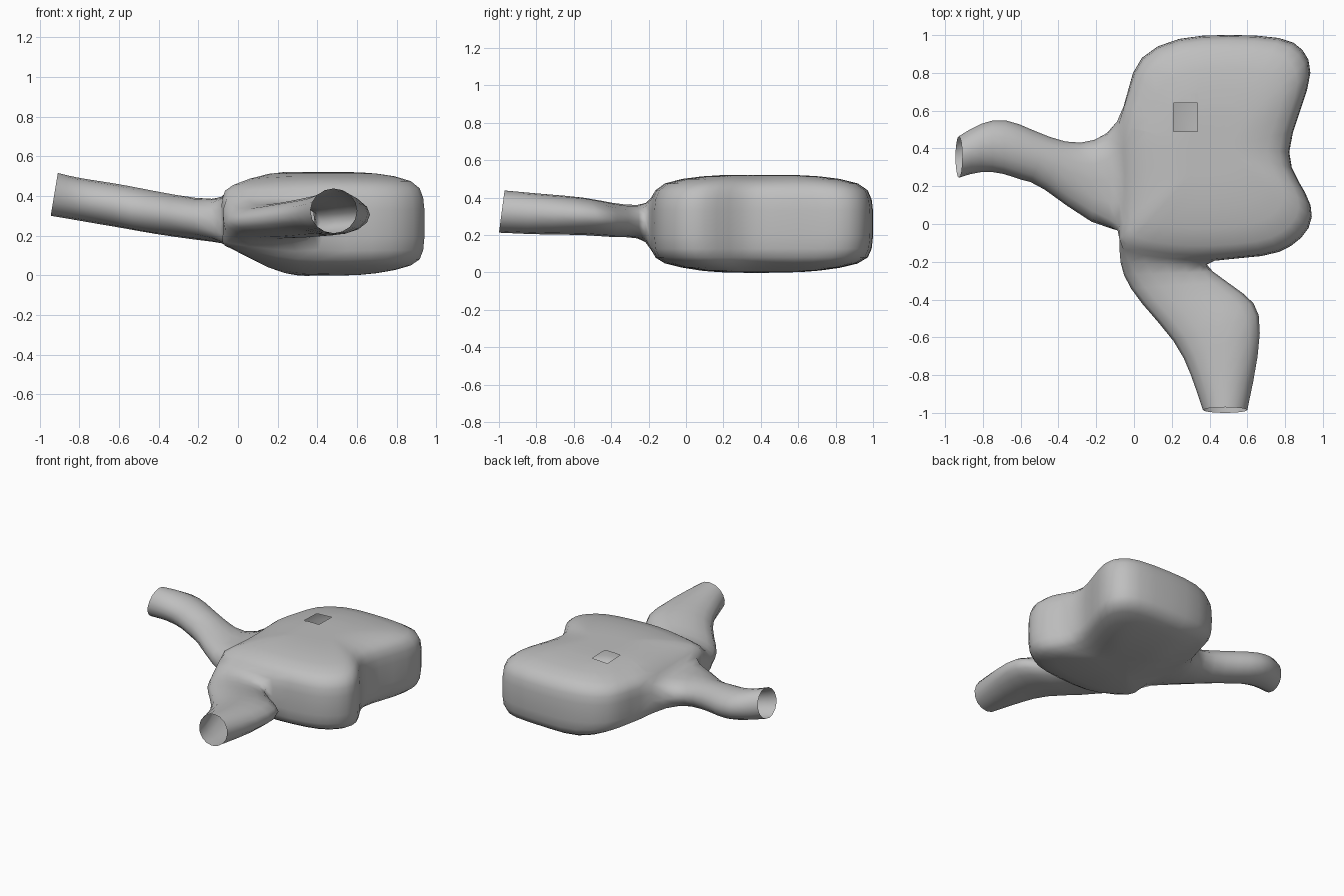
import bpy, bmesh, math
from mathutils import Vector

cube = bpy.data.objects.get("Cube")
if cube:
    bpy.data.objects.remove(cube)

# Plan outline of the body, counter-clockwise from the back of the side tube
OUTLINE = [(-.09, .53), (-.08, .25), (-.085, -.02), (-.07, -.14), (.18, -.19),
           (.41, -.195), (.68, -.17), (.83, -.115), (.925, -.02), (.935, .1),
           (.87, .23), (.82, .38), (.88, .6), (.935, .8), (.89, .92),
           (.77, .985), (.5, 1), (.24, .98), (.04, .88), (-.03, .71)]
CENTRE = Vector((.43, .4))
# Height and plan scale of each body ring, and its pinch towards the side tube
LEVELS = [(0, .25, 0), (.01, .52, .3), (.05, .87, .3), (.125, .985, .12), (.265, 1, 0),
          (.39, .985, 0), (.475, .87, -.08), (.513, .52, 0), (.52, .25, 0)]
MID = 4

# Tube sections: the two side edges in plan, mid height, half height
SIDE_TUBE = [((-.21, .45), (-.22, .0), .285, .107),
             ((-.36, .435), (-.48, .19), .317, .108),
             ((-.53, .495), (-.59, .23), .343, .109),
             ((-.68, .55), (-.69, .265), .364, .109),
             ((-.81, .53), (-.81, .275), .385, .108),
             ((-.927, .465), (-.927, .245), .408, .108)]
FRONT_TUBE = [((-.055, -.27), (.42, -.25), .272, .09),
              ((.04, -.42), (.58, -.37), .28, .092),
              ((.21, -.62), (.66, -.48), .3, .1),
              ((.3, -.8), (.655, -.7), .31, .108),
              ((.365, -.985), (.6, -.985), .325, .113)]


def bridge(bm, lower, upper):
    n = len(lower)
    for i in range(n):
        j = (i + 1) % n
        bm.faces.new((lower[i], lower[j], upper[j], upper[i]))


def body_ring(bm, z, scale, pinch):
    ring = []
    for point in OUTLINE:
        p = CENTRE + (Vector(point) - CENTRE) * scale
        ring.append(bm.verts.new((p.x, p.y, z + pinch * max(0, .25 - p.x))))
    return ring


def add_tube(bm, rings, col, sections, lean):
    """Open a two by two patch in the body wall and sweep a tube out of it."""
    lo, mid, hi = rings[MID - 1:MID + 2]
    a, b, c = col, col + 1, col + 2
    mouth = [mid[c], hi[c], hi[b], hi[a], mid[a], lo[a], lo[b], lo[c]]
    hub = mid[b]
    bmesh.ops.delete(bm, geom=list(hub.link_faces), context='FACES_ONLY')
    bm.verts.remove(hub)
    for k, (left, right, z, half) in enumerate(sections):
        left, right = Vector(left), Vector(right)
        tilt = Vector(lean) if k == len(sections) - 1 else Vector((0, 0))
        ring = []
        for i in range(8):
            t = i * math.pi / 4
            p = (left + right) / 2 + (right - left) / 2 * math.cos(t) + tilt * math.sin(t)
            ring.append(bm.verts.new((p.x, p.y, z + half * math.sin(t))))
        bridge(bm, mouth, ring)
        mouth = ring


# Body shell with both tubes as one continuous surface
bm = bmesh.new()
rings = [body_ring(bm, *level) for level in LEVELS]
for lower, upper in zip(rings, rings[1:]):
    bridge(bm, lower, upper)
for ring, z in ((rings[0], 0), (rings[-1], .52)):
    pole = bm.verts.new((CENTRE.x, CENTRE.y, z))
    for i, v in enumerate(ring):
        bm.faces.new((v, ring[(i + 1) % len(ring)], pole))
add_tube(bm, rings, 0, SIDE_TUBE, (.018, 0))
add_tube(bm, rings, 3, FRONT_TUBE, (0, .015))
bmesh.ops.recalc_face_normals(bm, faces=bm.faces)
mesh = bpy.data.meshes.new("duct_body")
bm.to_mesh(mesh)
bm.free()
body = bpy.data.objects.new("duct_body", mesh)
bpy.context.collection.objects.link(body)

# Smooth the cage, pushing it out so the surface keeps the drawn sections
subsurf = body.modifiers.new("smooth", 'SUBSURF')
subsurf.levels = subsurf.render_levels = 1
targets = [v.co.copy() for v in mesh.vertices]
for _ in range(3):
    smooth = body.evaluated_get(bpy.context.evaluated_depsgraph_get())
    limit = [smooth.data.vertices[i].co.copy() for i in range(len(targets))]
    for v, goal, now in zip(mesh.vertices, targets, limit):
        v.co += (goal - now) * .8
    mesh.update()
    body.update_tag()
    bpy.context.view_layer.update()
bpy.context.view_layer.objects.active = body
body.select_set(True)
bpy.ops.object.modifier_apply(modifier=subsurf.name)

# Square port cut through the top
X0, X1, Y0, Y1 = .21, .335, .49, .64
bm = bmesh.new()
bm.from_mesh(body.data)


def port_faces(margin):
    return [f for f in bm.faces if f.calc_center_median().z > .42
            and X0 - margin < f.calc_center_median().x < X1 + margin
            and Y0 - margin < f.calc_center_median().y < Y1 + margin]


for co, no in (((X0, 0, 0), (1, 0, 0)), ((X1, 0, 0), (1, 0, 0)),
               ((0, Y0, 0), (0, 1, 0)), ((0, Y1, 0), (0, 1, 0))):
    faces = port_faces(.2)
    geom = set(faces)
    for f in faces:
        geom.update(f.edges, f.verts)
    bmesh.ops.bisect_plane(bm, geom=list(geom), plane_co=co, plane_no=no)
bmesh.ops.delete(bm, geom=port_faces(0), context='FACES')
bm.to_mesh(body.data)
bm.free()
bpy.ops.object.shade_smooth()

# Single plain grey
GREY = (.52, .52, .52, 1)
grey = bpy.data.materials.new("plain grey")
grey.use_nodes = True
grey.diffuse_color = GREY
grey.node_tree.nodes["Principled BSDF"].inputs["Base Color"].default_value = GREY
body.data.materials.append(grey)
